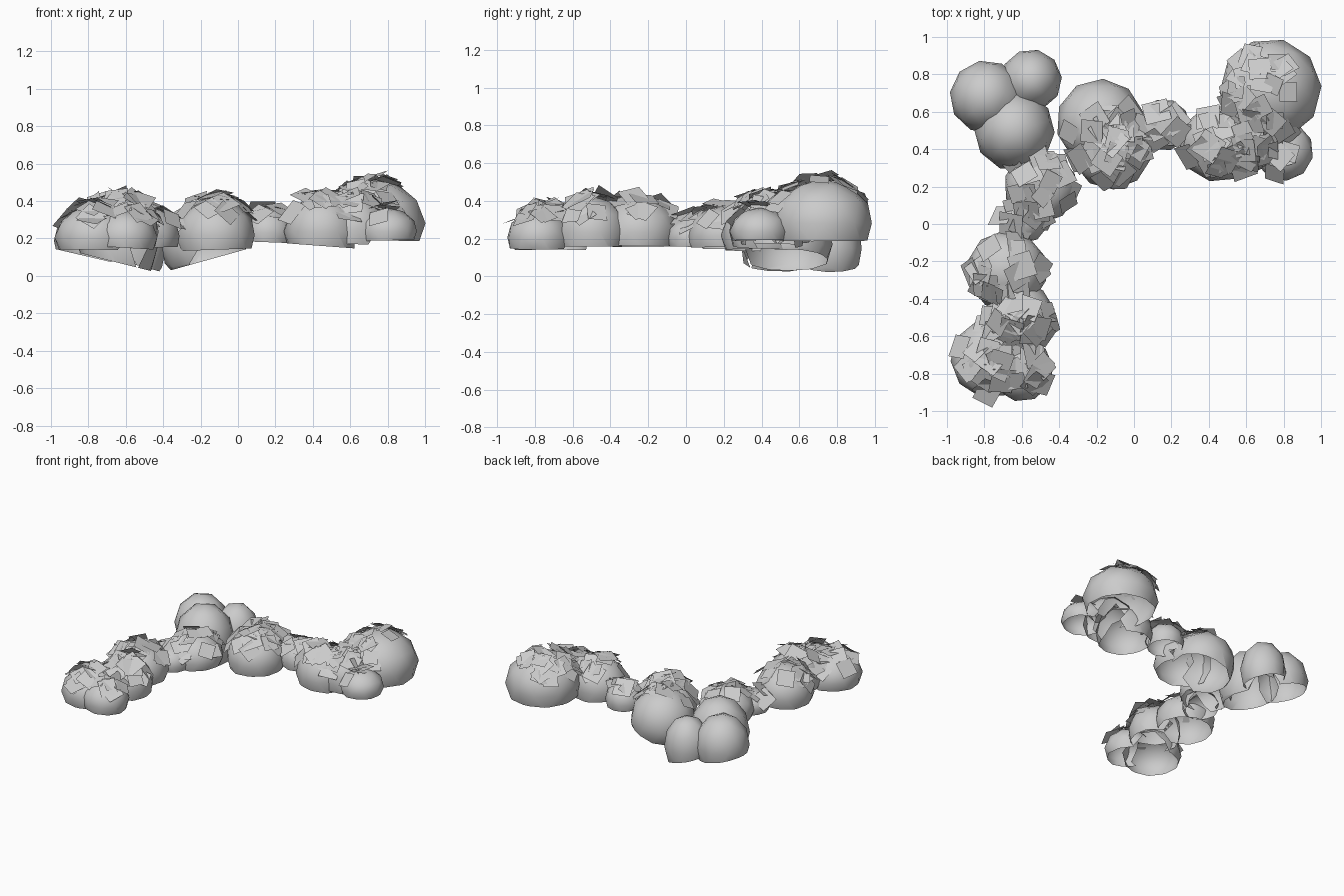
import bpy, bmesh, math, random
from mathutils import Matrix, Vector

if "Cube" in bpy.data.objects:
    bpy.data.objects.remove(bpy.data.objects["Cube"])

random.seed(11)

# Foliage domes: x, y, radius, bottom z, top z
LEAFY = [
    (-0.77, -0.72, 0.205, 0.14, 0.37),
    (-0.60, -0.78, 0.165, 0.15, 0.35),
    (-0.61, -0.50, 0.185, 0.16, 0.42),
    (-0.68, -0.25, 0.21, 0.16, 0.42),
    (-0.59, 0.03, 0.13, 0.16, 0.31),
    (-0.50, 0.20, 0.19, 0.15, 0.37),
    (-0.12, 0.40, 0.21, 0.14, 0.41),
    (0.16, 0.53, 0.135, 0.18, 0.36),
    (0.45, 0.43, 0.20, 0.16, 0.43),
    (0.62, 0.46, 0.18, 0.17, 0.43),
    (0.80, 0.39, 0.155, 0.19, 0.36),
    (0.73, 0.72, 0.265, 0.19, 0.51),
    (-0.18, 0.54, 0.23, 0.08, 0.40),
]
BARE = [
    (-0.64, 0.50, 0.21, 0.07, 0.44),
    (-0.79, 0.68, 0.19, 0.10, 0.41),
    (-0.55, 0.77, 0.16, 0.06, 0.37),
]
DOMES = LEAFY + BARE


def finish(bm, name, smooth):
    mesh = bpy.data.meshes.new(name)
    bm.to_mesh(mesh)
    bm.free()
    for p in mesh.polygons:
        p.use_smooth = smooth
    obj = bpy.data.objects.new(name, mesh)
    bpy.context.collection.objects.link(obj)


def inside(p, d):
    """Is the point well within another dome, or below it?"""
    x, y, r, zb, zt = d
    sz = (zt - zb) / 1.4
    z = max(0, (p.z - zt + sz) / sz)
    return ((p.x - x) ** 2 + (p.y - y) ** 2) / r ** 2 + z * z < 0.85


def dome(i, d):
    """Low-poly ball, open underneath, buried faces removed."""
    x, y, r, zb, zt = d
    # rims of the corner domes sink towards the inner corner
    tilt = 0.2 if d in BARE else -0.28 if zb < 0.1 else random.uniform(-.05, .08)
    bm = bmesh.new()
    bmesh.ops.create_icosphere(bm, subdivisions=2, radius=1.03)
    turn = Matrix.Rotation(random.uniform(0, 6.28), 4, 'Z')
    bmesh.ops.transform(bm, matrix=turn, verts=bm.verts)
    bmesh.ops.bisect_plane(bm, geom=bm.verts[:] + bm.edges[:] + bm.faces[:],
                           plane_co=(0, 0, -0.4), plane_no=(tilt, 0, 1), clear_inner=True)
    sz = (zt - zb) / 1.4
    for v in bm.verts:
        v.co = (x + v.co.x * r, y + v.co.y * r, max(0, zt - sz + v.co.z * sz))
    others = [o for o in DOMES if o is not d]
    buried = [f for f in bm.faces
              if all(any(inside(v.co, o) for o in others) for v in f.verts)]
    bmesh.ops.delete(bm, geom=buried, context='FACES')
    finish(bm, f"foliage_dome_{i}", True)


def height(x, y):
    """Top of the hedge at a point."""
    best = 0
    for cx, cy, r, zb, zt in DOMES:
        d = 1 - ((x - cx) ** 2 + (y - cy) ** 2) / r ** 2
        if d > 0:
            sz = (zt - zb) / 1.4
            best = max(best, zt - sz + sz * math.sqrt(d))
    return best


def leaf(bm, pos, normal, size):
    """Square leaf card facing the given direction."""
    q = Vector((0, 0, 1)).rotation_difference(normal).to_matrix()
    q = q @ Matrix.Rotation(random.uniform(0, 6.28), 3, 'Z')
    h = size / 2
    bm.faces.new([bm.verts.new(pos + q @ Vector((a * h, b * h, 0)))
                  for a, b in ((-1, -1), (1, -1), (1, 1), (-1, 1))])


for i, d in enumerate(DOMES):
    dome(i + 1, d)

# Leaf cards scattered over the hedge crown
bm = bmesh.new()
for x, y, rad, zb, zt in LEAFY:
    for _ in range(int(520 * rad * rad)):
        a, r = random.uniform(0, 6.28), 0.93 * rad * math.sqrt(random.random())
        px, py = x + r * math.cos(a), y + r * math.sin(a)
        # bare backs on the two largest domes
        if (py > 0.62 and px < 0.3) or px > 0.83 or py > 0.93:
            continue
        # slope of the crown gives the leaf its direction
        e = 0.04
        gx = (height(px - e, py) - height(px + e, py)) / (2 * e)
        gy = (height(px, py - e) - height(px, py + e)) / (2 * e)
        n = Vector((max(-.8, min(.8, gx)) + random.gauss(0, .2),
                    max(-.8, min(.8, gy)) + random.gauss(0, .2), 1)).normalized()
        leaf(bm, Vector((px, py, height(px, py) + random.uniform(0, .03))), n,
             random.uniform(.09, .14))
finish(bm, "leaf_cards", False)
